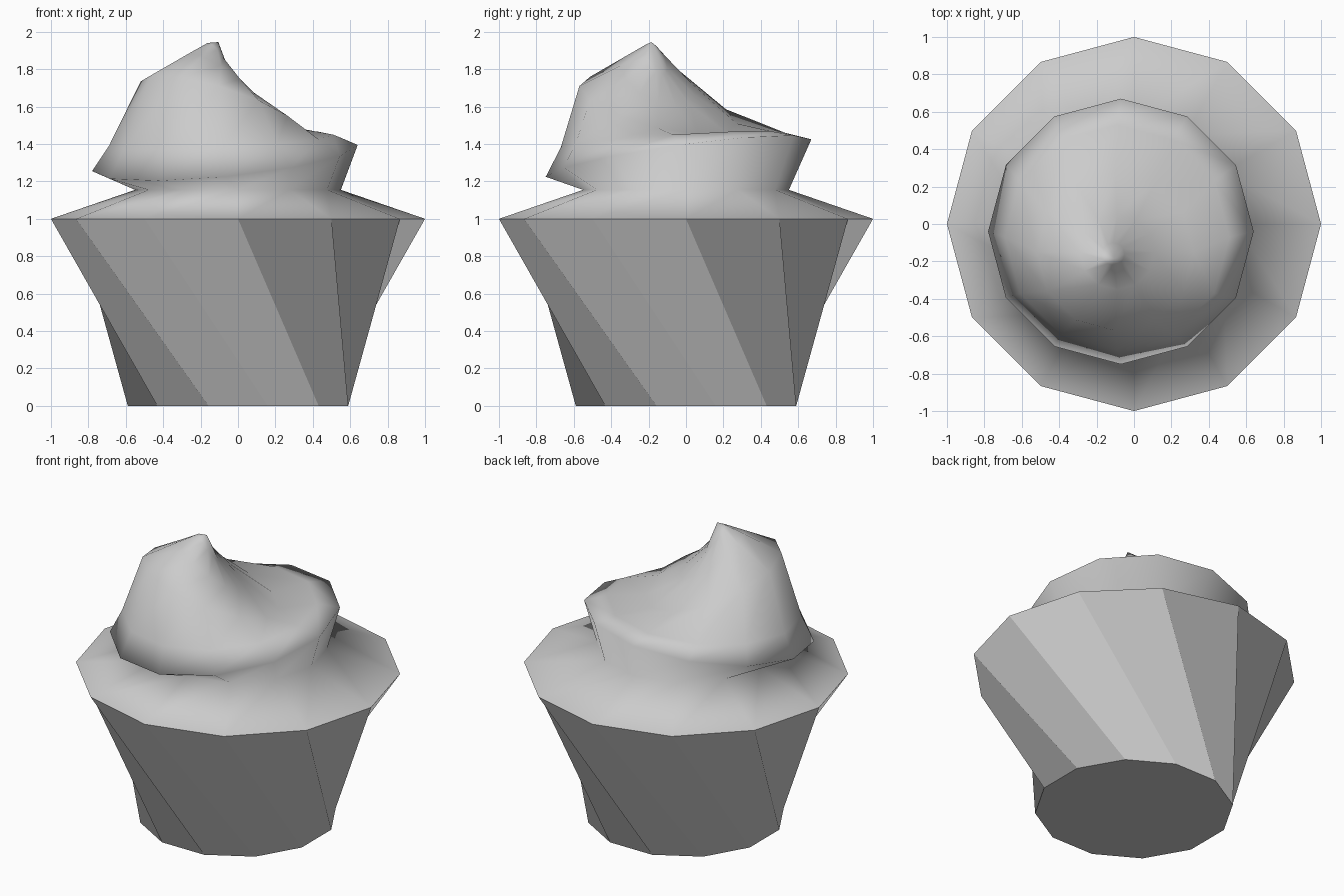
import bpy
from math import sin, cos, radians

if "Cube" in bpy.data.objects:
    bpy.data.objects.remove(bpy.data.objects["Cube"])

SIDES = 12


def ring(cx, cy, z, r, tilt_x=0.0, tilt_y=0.0, turn=0.0):
    """Twelve points on a circle whose plane may be tilted."""
    pts = []
    for i in range(SIDES):
        a = radians(turn + 360 * i / SIDES)
        pts.append((cx + r * cos(a), cy + r * sin(a),
                    z + tilt_x * cos(a) + tilt_y * sin(a)))
    return pts


def make(name, verts, faces, smooth):
    mesh = bpy.data.meshes.new(name)
    mesh.from_pydata(verts, [], faces)
    for p in mesh.polygons:
        p.use_smooth = smooth
    mesh.update()
    obj = bpy.data.objects.new(name, mesh)
    bpy.context.collection.objects.link(obj)
    return obj


# Paper cup: twelve flat twisted panels, the base turned 45 degrees to the rim
cup_verts = ring(0, 0, 1, 1) + ring(0, 0, 0, 0.61, turn=45)
cup_faces = []
for i in range(SIDES):
    j = (i + 1) % SIDES
    cup_faces.append((i, SIDES + i, SIDES + j, j))
cup_faces.append(tuple(reversed(range(SIDES, 2 * SIDES))))
make("paper_cup", cup_verts, cup_faces, False)

# Frosting: smooth loft through tilted rings (cx, cy, z, radius, tilt_x, tilt_y)
frosting_rings = [
    (0, 0, 1.0, 1.0, 0, 0),                        # cake rim
    (0, 0, 1.155, 0.55, 0, 0),                     # neck
    (-0.07, -0.04, 1.325, 0.71, 0.07, 0.10),       # overhanging lip
    (-0.09, -0.07, 1.42, 0.60, 0.03, 0.04),        # swell
    (-0.10, -0.15, 1.61, 0.42, -0.125, -0.10),     # shoulder
    (-0.09, -0.15, 1.74, 0.20, -0.12, -0.08),      # upper swirl
    (-0.11, -0.16, 1.855, 0.06, -0.07, -0.05),     # tip base
]
verts, faces = [], []
for spec in frosting_rings:
    verts += ring(*spec)
for k in range(len(frosting_rings) - 1):
    for i in range(SIDES):
        j = (i + 1) % SIDES
        a, b = k * SIDES, (k + 1) * SIDES
        faces.append((a + i, a + j, b + j, b + i))

# Pointed tip
tip = len(verts)
verts.append((-0.105, -0.185, 1.945))
last = (len(frosting_rings) - 1) * SIDES
for i in range(SIDES):
    faces.append((last + i, last + (i + 1) % SIDES, tip))
make("frosting", verts, faces, True)
